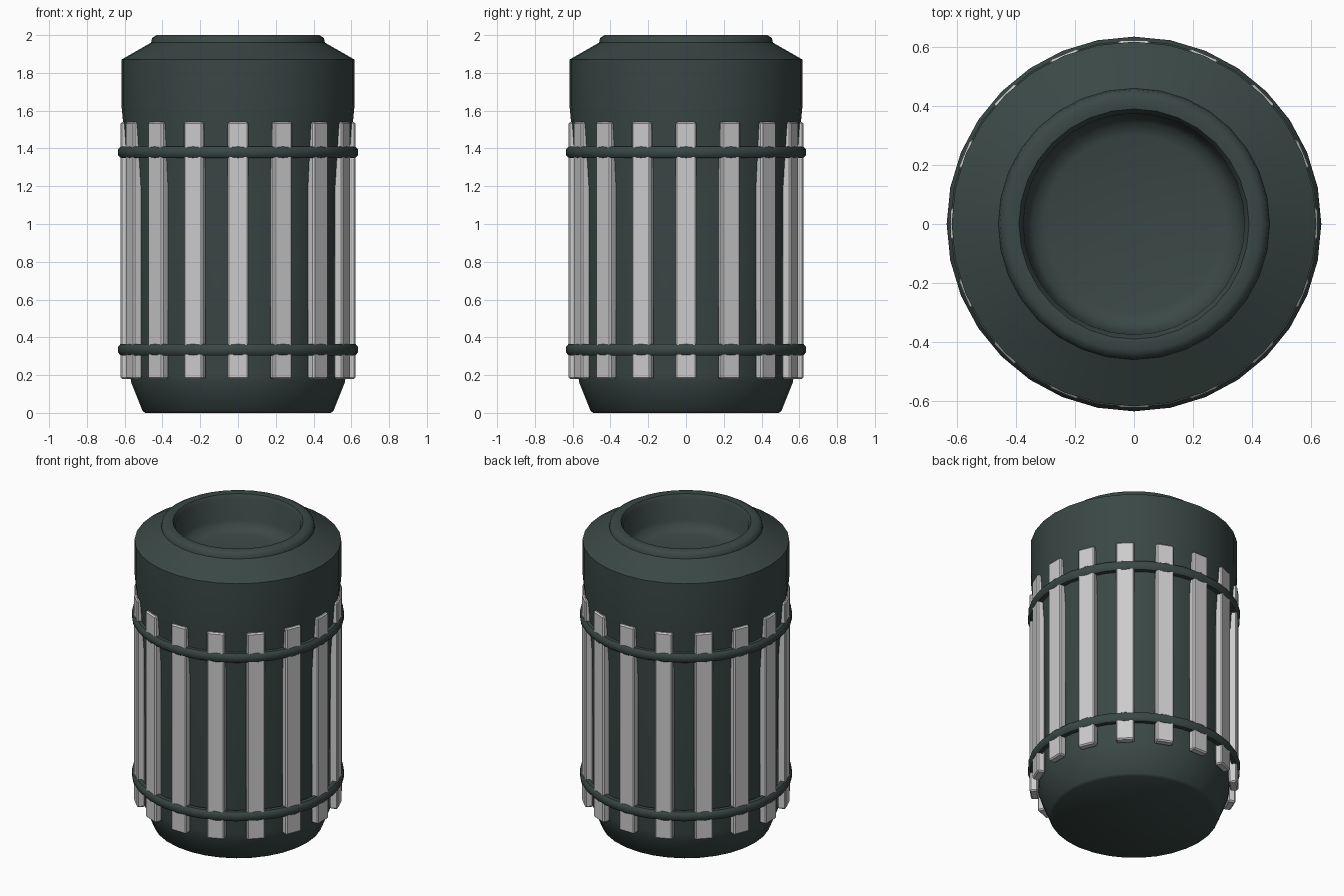
import bpy, math

if "Cube" in bpy.data.objects:
    bpy.data.objects.remove(bpy.data.objects["Cube"])

green = bpy.data.materials.new("dark_green_paint")
green.diffuse_color = (0.042, 0.064, 0.06, 1)
green.use_nodes = True
green.node_tree.nodes["Principled BSDF"].inputs["Base Color"].default_value = green.diffuse_color


def lathe(name, profile, segs, closed=False):
    """Spin an (r, z) profile around z; r = 0 ends become single points."""
    verts, faces, rings = [], [], []
    for r, z in profile:
        if r == 0:
            rings.append([len(verts)] * segs)
            verts.append((0, 0, z))
        else:
            rings.append(list(range(len(verts), len(verts) + segs)))
            for i in range(segs):
                a = 2 * math.pi * i / segs
                verts.append((r * math.cos(a), r * math.sin(a), z))
    pairs = list(zip(rings, rings[1:]))
    if closed:
        pairs.append((rings[-1], rings[0]))
    for lo, hi in pairs:
        for i in range(segs):
            j = (i + 1) % segs
            quad = [lo[i], lo[j], hi[j], hi[i]]
            faces.append(list(dict.fromkeys(quad)))
    mesh = bpy.data.meshes.new(name)
    mesh.from_pydata(verts, [], faces)
    obj = bpy.data.objects.new(name, mesh)
    bpy.context.collection.objects.link(obj)
    mesh.materials.append(green)
    bpy.ops.object.select_all(action='DESELECT')
    obj.select_set(True)
    bpy.context.view_layer.objects.active = obj
    bpy.ops.object.shade_smooth_by_angle(angle=math.radians(48))
    return obj


# Bin: foot, wall, collar, sloped shoulder, rolled lip, sunken well
lathe("bin_body", [
    (0, 0.01), (0.49, 0.0), (0.505, 0.01), (0.565, 0.16), (0.572, 0.2),
    (0.585, 1.2), (0.605, 1.5), (0.618, 1.64), (0.618, 1.87),
    (0.46, 1.96), (0.455, 1.985), (0.43, 2.0), (0.39, 1.995), (0.375, 1.97),
    (0.37, 1.83), (0.345, 1.785), (0.3, 1.77), (0, 1.77)], 32)

# Two bands holding the slats
for name, z in (("lower_band", 0.335), ("upper_band", 1.38)):
    lathe(name, [(0.595, z - 0.03), (0.622, z - 0.03), (0.635, z - 0.015),
                 (0.635, z + 0.015), (0.622, z + 0.03), (0.595, z + 0.03)],
          32, closed=True)

# Sixteen upright slats around the wall
for i in range(16):
    a = 2 * math.pi * i / 16
    bpy.ops.mesh.primitive_cube_add(
        size=1, location=(0.597 * math.cos(a), 0.597 * math.sin(a), 0.86),
        rotation=(0, 0, a))
    slat = bpy.context.object
    slat.name = f"slat_{i + 1}"
    slat.scale = (0.05, 0.11, 1.36)
    bpy.ops.object.transform_apply(location=False, rotation=False, scale=True)
    bevel = slat.modifiers.new("soft_edges", 'BEVEL')
    bevel.width = 0.008
    bevel.segments = 1
